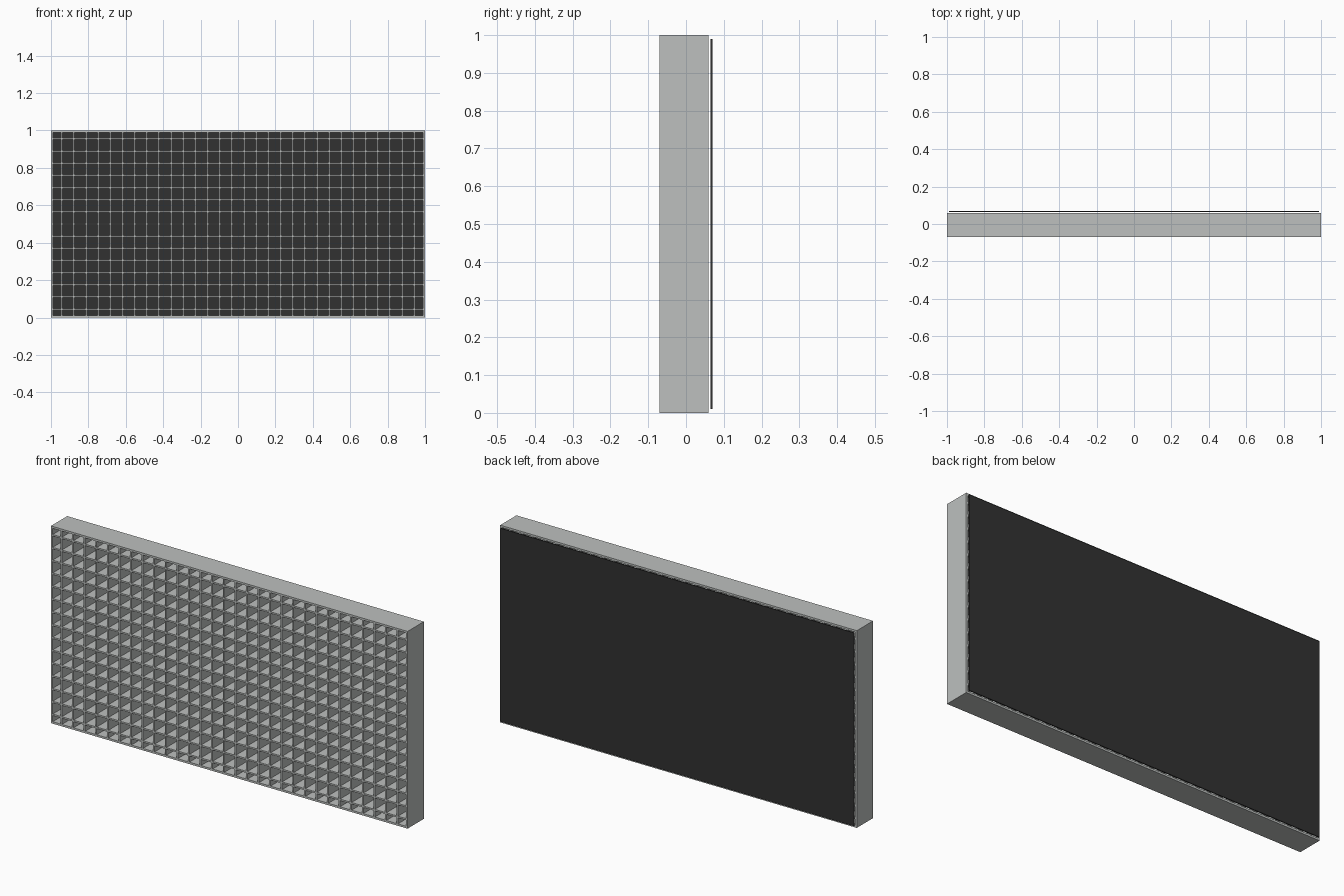
import bpy, bmesh
from mathutils import Matrix, Vector

if "Cube" in bpy.data.objects:
    bpy.data.objects.remove(bpy.data.objects["Cube"])

W, H = 2.0, 1.0            # outer size
Y0, Y1 = -0.07, 0.06       # grille depth
WALL, BAR, PITCH = 0.01, 0.008, 0.065


def material(name, rgb):
    m = bpy.data.materials.new(name)
    m.diffuse_color = (*rgb, 1)
    m.use_nodes = True
    m.node_tree.nodes["Principled BSDF"].inputs["Base Color"].default_value = m.diffuse_color
    return m


light_grey = material("light grey", (0.51, 0.53, 0.52))
dark_grey = material("dark grey", (0.031, 0.031, 0.031))


def boxes(name, ranges, mat):
    """One object made from boxes given as (min corner, max corner)."""
    bm = bmesh.new()
    for lo, hi in ranges:
        lo, hi = Vector(lo), Vector(hi)
        bmesh.ops.create_cube(bm, size=1, matrix=Matrix.Translation((lo + hi) / 2)
                              @ Matrix.Diagonal((*(hi - lo), 1)))
    me = bpy.data.meshes.new(name)
    bm.to_mesh(me)
    bm.free()
    me.materials.append(mat)
    ob = bpy.data.objects.new(name, me)
    bpy.context.collection.objects.link(ob)
    return ob


# outer frame: two sides, bottom and top
boxes("frame", [
    ((-W / 2, Y0, 0), (-W / 2 + WALL, Y1, H)),
    ((W / 2 - WALL, Y0, 0), (W / 2, Y1, H)),
    ((-W / 2 + WALL, Y0, 0), (W / 2 - WALL, Y1, WALL)),
    ((-W / 2 + WALL, Y0, H - WALL), (W / 2 - WALL, Y1, H)),
], light_grey)

# upright slats
xs = [(i - 14.5) * PITCH for i in range(30)]
boxes("upright_slats", [((x - BAR / 2, Y0, WALL), (x + BAR / 2, Y1, H - WALL)) for x in xs],
      light_grey)

# level slats
zs = [H / 2 + (i - 7) * PITCH for i in range(15)]
boxes("level_slats", [((-W / 2 + WALL, Y0, z - BAR / 2), (W / 2 - WALL, Y1, z + BAR / 2))
                      for z in zs], light_grey)

# thin dark plate just behind the grille
boxes("back_plate", [((-W / 2 + 0.01, 0.065, 0.01), (W / 2 - 0.01, 0.07, H - 0.01))], dark_grey)
